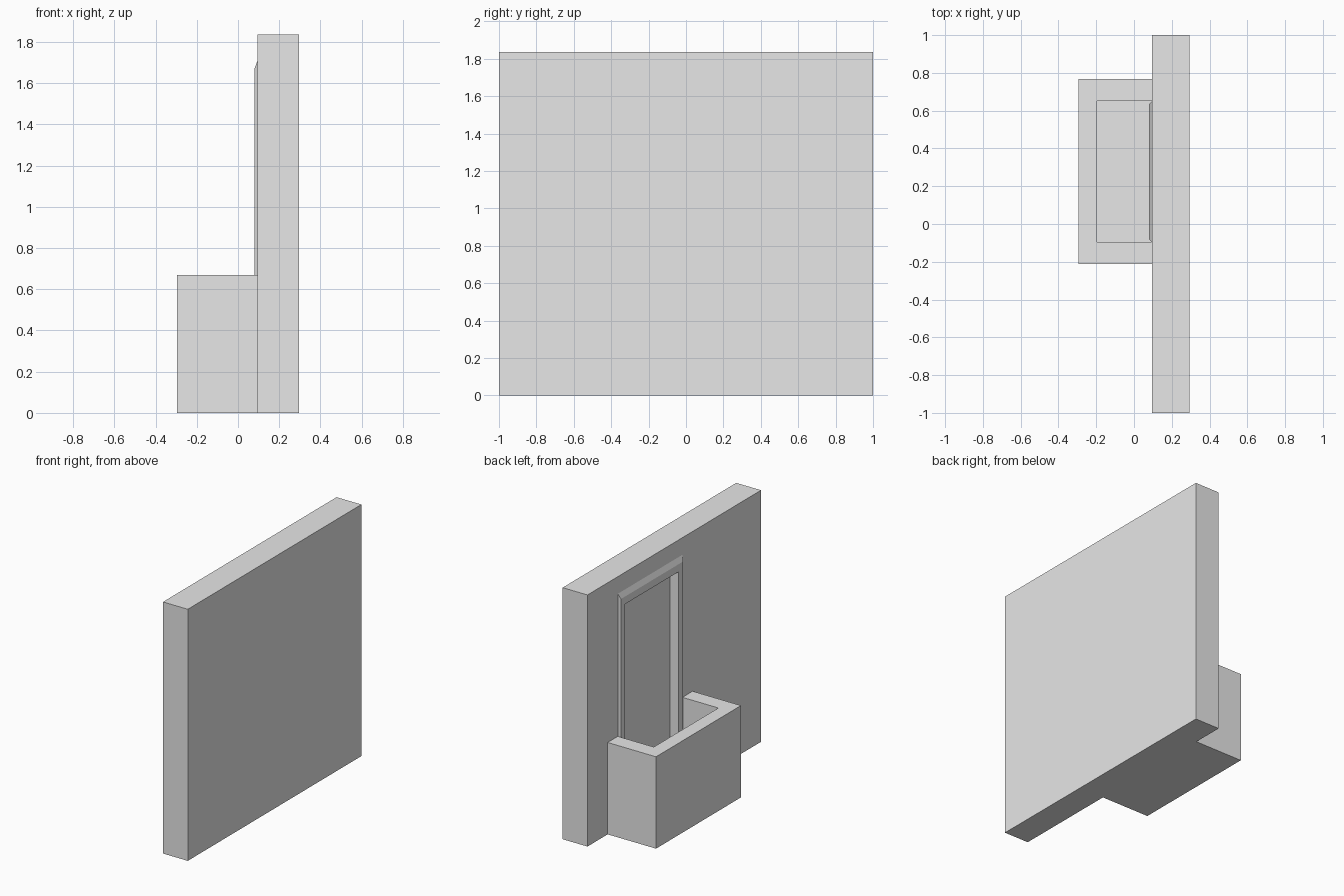
import bpy, bmesh

if "Cube" in bpy.data.objects:
    bpy.data.objects.remove(bpy.data.objects["Cube"])

grey = bpy.data.materials.new("plaster grey")
grey.diffuse_color = (0.8, 0.8, 0.8, 1)
grey.use_nodes = True
grey.node_tree.nodes["Principled BSDF"].inputs["Base Color"].default_value = grey.diffuse_color

FACE = 0.095          # x of the wall face behind the balcony
FLOOR = 0.13          # top of the balcony floor
Y0, Y1 = -0.095, 0.65 # balcony interior and outer door trim
OPEN0, OPEN1, OPEN_TOP = -0.03, 0.59, 1.615


def make(name, bm):
    bmesh.ops.recalc_face_normals(bm, faces=bm.faces)
    mesh = bpy.data.meshes.new(name)
    bm.to_mesh(mesh)
    bm.free()
    mesh.materials.append(grey)
    obj = bpy.data.objects.new(name, mesh)
    bpy.context.collection.objects.link(obj)
    return obj


def box(name, x, y, z):
    bm = bmesh.new()
    bmesh.ops.create_cube(bm, size=1)
    for v in bm.verts:
        v.co = [r[0] if c < 0 else r[1] for c, r in zip(v.co, (x, y, z))]
    return make(name, bm)


def cut(obj, x, y, z):
    cutter = box(obj.name + "_cutter", x, y, z)
    cutter.hide_render = True
    mod = obj.modifiers.new("opening", "BOOLEAN")
    mod.operation, mod.solver, mod.object = "DIFFERENCE", "EXACT", cutter
    bpy.context.view_layer.objects.active = obj
    bpy.ops.object.modifier_apply(modifier=mod.name)
    bpy.data.objects.remove(cutter)


# Wall with a shallow door recess
wall = box("wall", (FACE, 0.295), (-1, 1), (0, 1.835))
cut(wall, (0, 0.15), (OPEN0, OPEN1), (FLOOR, OPEN_TOP))

# Balcony with a hollow behind its parapet
balcony = box("balcony", (-0.295, FACE), (-0.212, 0.767), (0, 0.67))
cut(balcony, (-0.195, 0.2), (Y0, Y1), (FLOOR, 1))

# Door trim: rings of a bevelled profile joined around the opening
rings = [(FACE, Y0, Y1, 1.71), (0.08, -0.08, 0.635, 1.67),
         (0.08, OPEN0, OPEN1, OPEN_TOP), (FACE, OPEN0, OPEN1, OPEN_TOP)]
bm = bmesh.new()
loops = [[bm.verts.new((x, y, z)) for y, z in
          ((a, FLOOR), (a, top), (b, top), (b, FLOOR))]
         for x, a, b, top in rings]
for i, ring in enumerate(loops):
    nxt = loops[(i + 1) % 4]
    for j in range(3):
        bm.faces.new((ring[j], ring[j + 1], nxt[j + 1], nxt[j]))
for end in (0, 3):
    bm.faces.new([ring[end] for ring in loops])
make("door_trim", bm)
